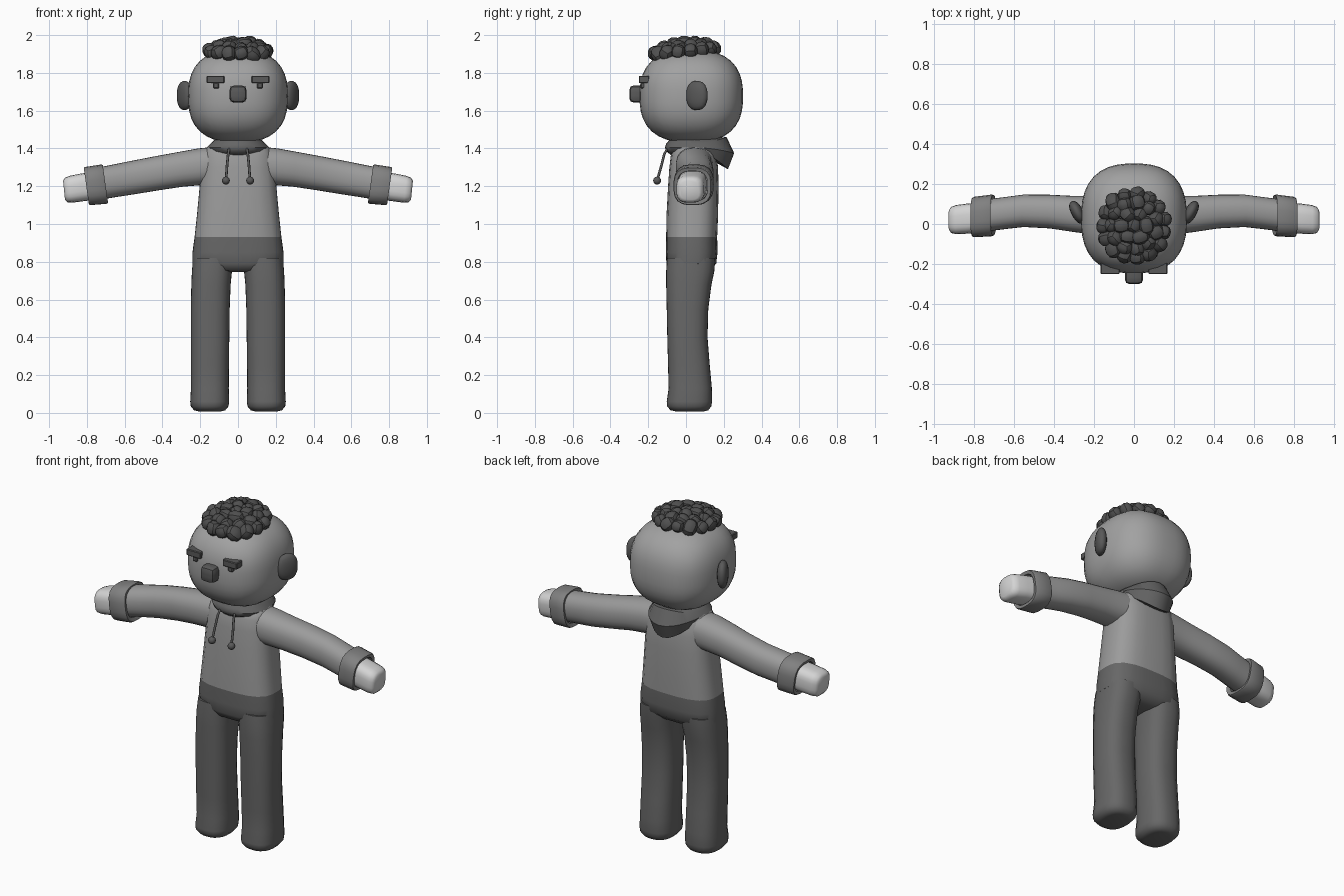
import bpy, bmesh, math, random
from mathutils import Vector, Euler

if "Cube" in bpy.data.objects:
    bpy.data.objects.remove(bpy.data.objects["Cube"])

random.seed(4)


def material(name, v):
    m = bpy.data.materials.new(name)
    m.diffuse_color = (v, v, v, 1)
    m.use_nodes = True
    m.node_tree.nodes["Principled BSDF"].inputs["Base Color"].default_value = m.diffuse_color
    return m


SKIN = material("head grey", 0.36)
HAND = material("hand pale grey", 0.66)
TOP = material("sweater grey", 0.33)
CUFF = material("cuff grey", 0.22)
PANTS = material("trouser grey", 0.135)
HOOD = material("hood grey", 0.13)
DARK = material("feature dark grey", 0.10)
HAIR = material("hair dark grey", 0.08)


def finish(bm, name, mat, angle=40):
    bmesh.ops.recalc_face_normals(bm, faces=bm.faces)
    me = bpy.data.meshes.new(name)
    bm.to_mesh(me)
    bm.free()
    me.materials.append(mat)
    ob = bpy.data.objects.new(name, me)
    bpy.context.collection.objects.link(ob)
    bpy.ops.object.select_all(action='DESELECT')
    ob.select_set(True)
    bpy.context.view_layer.objects.active = ob
    bpy.ops.object.shade_smooth_by_angle(angle=math.radians(angle))
    return ob


def mirror(ob):
    """Add the same part on the other side of x = 0."""
    ob.modifiers.new("mirror", 'MIRROR')
    return ob


def oval(p, hu, hv, n=24):
    """Superellipse points as (u, v) pairs."""
    pts = []
    for i in range(n):
        a = 2 * math.pi * i / n
        c, s = math.cos(a), math.sin(a)
        r = (abs(c) ** p + abs(s) ** p) ** (-1 / p)
        pts.append((hu * c * r, hv * s * r))
    return pts


def loft(name, rings, mat, angle=40, close=False):
    """Skin a list of point rings, capped at the ends or closed in a loop."""
    bm = bmesh.new()
    rows = [[bm.verts.new(p) for p in r] for r in rings]
    n = len(rows[0])
    for a, b in list(zip(rows, rows[1:])) + ([(rows[-1], rows[0])] if close else []):
        for i in range(n):
            j = (i + 1) % n
            bm.faces.new((a[i], a[j], b[j], b[i]))
    if not close:
        bm.faces.new(rows[0])
        bm.faces.new(rows[-1])
    return finish(bm, name, mat, angle)


def upright(secs, p):
    """Rings stacked along z: (z, cx, half x, y min, y max)."""
    return [[(cx + u, (y0 + y1) / 2 + v, z) for u, v in oval(p, hx, (y1 - y0) / 2)]
            for z, cx, hx, y0, y1 in secs]


def sideways(secs, p, lean=0.0):
    """Rings stacked along x: (x, cy, cz, half y, half z)."""
    return [[(x + lean * v, cy + u, cz + v) for u, v in oval(p, hy, hz)]
            for x, cy, cz, hy, hz in secs]


def blob(name, loc, half, mat, p=2.0, cuts=5, rot=(0, 0, 0), angle=40):
    """Cube rounded towards a superellipsoid."""
    bm = bmesh.new()
    bmesh.ops.create_cube(bm, size=2)
    bmesh.ops.subdivide_edges(bm, edges=bm.edges[:], cuts=cuts, use_grid_fill=True)
    turn = Euler(rot).to_matrix()
    for v in bm.verts:
        d = Vector([math.tan(c * math.pi / 4) for c in v.co])
        d /= sum(abs(c) ** p for c in d) ** (1 / p)
        v.co = turn @ Vector([a * b for a, b in zip(d, half)]) + Vector(loc)
    return finish(bm, name, mat, angle)


def box(name, loc, half, mat, bevel=0.004):
    bm = bmesh.new()
    bmesh.ops.create_cube(bm, size=2)
    for v in bm.verts:
        v.co = Vector([a * b for a, b in zip(v.co, half)]) + Vector(loc)
    bmesh.ops.bevel(bm, geom=bm.edges[:], offset=bevel, segments=1, affect='EDGES')
    return finish(bm, name, mat, 30)


# Sweater body
loft("sweater_body", upright([
    (0.93, 0, 0.230, -0.105, 0.165), (1.05, 0, 0.217, -0.103, 0.170),
    (1.20, 0, 0.203, -0.095, 0.172), (1.30, 0, 0.195, -0.088, 0.170),
    (1.365, 0, 0.185, -0.080, 0.160), (1.405, 0, 0.165, -0.065, 0.140),
    (1.425, 0, 0.120, -0.045, 0.115)], 3.0), TOP, 50)

# Trousers: hips and two legs
loft("trouser_hips", upright([
    (0.745, 0, 0.08, -0.05, 0.09), (0.755, 0, 0.18, -0.085, 0.125),
    (0.79, 0, 0.241, -0.104, 0.160), (0.85, 0, 0.241, -0.106, 0.167),
    (0.93, 0, 0.230, -0.105, 0.165)], 3.0), PANTS, 50)
mirror(loft("trouser_leg", upright([
    (0.008, 0.150, 0.060, -0.055, 0.095), (0.014, 0.150, 0.083, -0.082, 0.118),
    (0.035, 0.150, 0.100, -0.100, 0.134), (0.060, 0.150, 0.103, -0.102, 0.138),
    (0.13, 0.149, 0.100, -0.092, 0.137), (0.25, 0.149, 0.101, -0.095, 0.126),
    (0.40, 0.148, 0.102, -0.099, 0.114), (0.55, 0.147, 0.103, -0.102, 0.118),
    (0.68, 0.143, 0.104, -0.105, 0.135), (0.75, 0.138, 0.106, -0.105, 0.150),
    (0.82, 0.130, 0.108, -0.100, 0.155)], 2.6), PANTS, 60))

# Sleeves, cuffs and hands
mirror(loft("sleeve", sideways([
    (0.10, 0.045, 1.310, 0.100, 0.100), (0.20, 0.044, 1.303, 0.097, 0.097),
    (0.30, 0.050, 1.290, 0.090, 0.092), (0.42, 0.062, 1.270, 0.084, 0.090),
    (0.55, 0.066, 1.247, 0.081, 0.088), (0.64, 0.055, 1.231, 0.080, 0.086),
    (0.74, 0.042, 1.213, 0.080, 0.084)], 2.4, 0.12), TOP, 60))
mirror(loft("cuff", sideways([
    (0.708, 0.044, 1.212, 0.080, 0.080), (0.702, 0.044, 1.212, 0.100, 0.100),
    (0.710, 0.043, 1.211, 0.104, 0.104), (0.795, 0.035, 1.201, 0.101, 0.101),
    (0.803, 0.034, 1.200, 0.097, 0.097), (0.800, 0.034, 1.200, 0.080, 0.080),
    (0.770, 0.036, 1.203, 0.078, 0.078)], 3.0, 0.14), CUFF, 35, close=True))
mirror(loft("hand", sideways([
    (0.75, 0.035, 1.205, 0.074, 0.074), (0.83, 0.027, 1.193, 0.075, 0.073),
    (0.885, 0.022, 1.184, 0.073, 0.071), (0.91, 0.020, 1.180, 0.066, 0.065),
    (0.921, 0.020, 1.179, 0.050, 0.050)], 3.2, 0.10), HAND, 50))


# Hood: collar in front that swells into a pointed flap behind
def hood_ring(hx, front, back, zf, zb, n=28):
    ring = []
    for i in range(n):
        a = 2 * math.pi * i / n
        s = math.sin(a)
        w = max(0, s) ** 2.0
        y = 0.03 + s * (back - 0.03 if s > 0 else 0.03 - front)
        ring.append((hx * math.cos(a), y, zf + (zb - zf) * w))
    return ring


loft("hood", [
    hood_ring(0.115, -0.08, 0.13, 1.455, 1.455),
    hood_ring(0.145, -0.105, 0.215, 1.425, 1.460),
    hood_ring(0.165, -0.112, 0.255, 1.405, 1.375),
    hood_ring(0.155, -0.105, 0.222, 1.385, 1.290),
    hood_ring(0.120, -0.080, 0.150, 1.365, 1.330)], HOOD, 45)

# Draw strings with end beads
path = [Vector(p) for p in ((0.046, -0.095, 1.405), (0.052, -0.115, 1.370),
                            (0.058, -0.130, 1.310), (0.063, -0.150, 1.240))]
mirror(loft("draw_string", [[(c.x + u, c.y + v, c.z) for u, v in oval(2, 0.007, 0.007, 8)]
                            for c in path], DARK, 60))
mirror(blob("string_bead", (0.064, -0.153, 1.230), (0.021, 0.021, 0.021), DARK, cuts=3))

# Head and ears
blob("head", (0, 0.028, 1.677), (0.264, 0.274, 0.246), SKIN, p=2.55, cuts=9)
mirror(blob("ear", (0.283, 0.058, 1.680), (0.030, 0.062, 0.078), DARK, p=2.3, cuts=4,
            rot=(0, 0, math.radians(-28))))

# Face
mirror(box("eyelid", (0.119, -0.222, 1.765), (0.047, 0.028, 0.019), DARK))
mirror(box("pupil", (0.116, -0.222, 1.733), (0.016, 0.020, 0.016), DARK, 0.006))
blob("nose", (0, -0.258, 1.688), (0.045, 0.042, 0.045), DARK, p=4.5, cuts=4)

# Curly hair: rings of small clumps over the crown
for count, rad, z in ((1, 0, 1.955), (6, 0.062, 1.952), (11, 0.112, 1.938), (15, 0.152, 1.915)):
    for k in range(count):
        a = 2 * math.pi * (k + 0.5 * (count % 2)) / count
        x, y = rad * math.cos(a), rad * 1.03 * math.sin(a) - 0.008
        size = random.uniform(0.036, 0.043)
        blob("hair_clump", (x, y, z + 0.10 * y + random.uniform(-0.004, 0.006)),
             (size, size * random.uniform(0.9, 1.2), size * 0.92), HAIR, p=2.2, cuts=2,
             rot=[random.uniform(0, 3) for _ in range(3)], angle=30)
